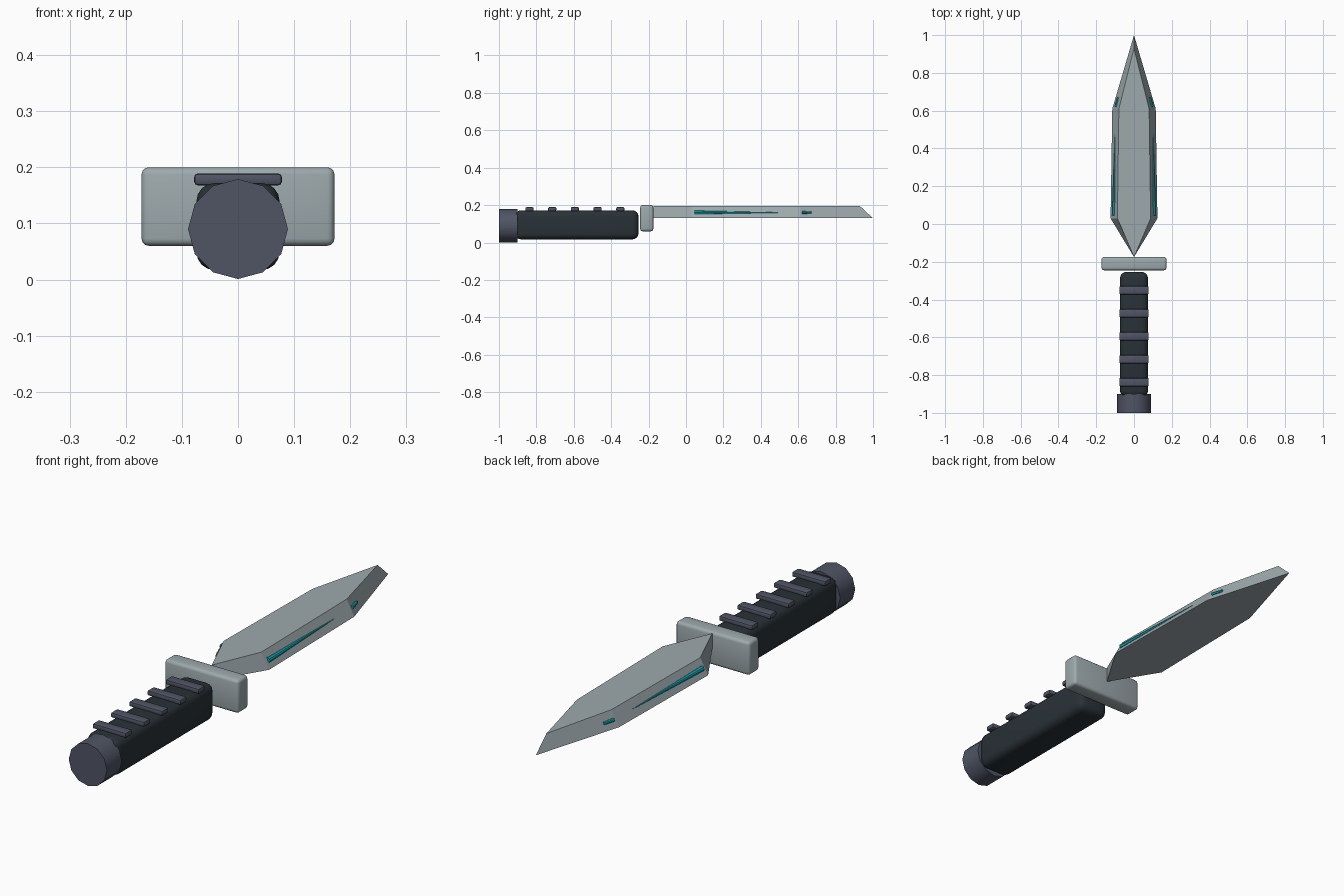
import bpy
import bmesh
from math import radians
from mathutils import Matrix, Vector

if "Cube" in bpy.data.objects:
    bpy.data.objects.remove(bpy.data.objects["Cube"], do_unlink=True)


def material(name, rgb):
    mat = bpy.data.materials.new(name)
    mat.use_nodes = True
    mat.diffuse_color = (*rgb, 1)
    mat.node_tree.nodes["Principled BSDF"].inputs["Base Color"].default_value = (*rgb, 1)
    return mat


steel = material("pale steel", (0.34, 0.40, 0.42))
slate = material("slate grey", (0.08, 0.09, 0.13))
rubber = material("black rubber", (0.022, 0.031, 0.038))
teal = material("bright teal", (0.01, 0.40, 0.48))


def add_object(name, bm, mat, smooth=False):
    bmesh.ops.recalc_face_normals(bm, faces=bm.faces)
    mesh = bpy.data.meshes.new(name)
    bm.to_mesh(mesh)
    bm.free()
    mesh.materials.append(mat)
    obj = bpy.data.objects.new(name, mesh)
    bpy.context.collection.objects.link(obj)
    if smooth:
        bpy.ops.object.select_all(action="DESELECT")
        obj.select_set(True)
        bpy.context.view_layer.objects.active = obj
        bpy.ops.object.shade_smooth_by_angle(angle=radians(40))
    return obj


def rounded_box(name, low, high, radius, segments, mat):
    low, high = Vector(low), Vector(high)
    bm = bmesh.new()
    bmesh.ops.create_cube(bm, size=1)
    bmesh.ops.scale(bm, vec=high - low, verts=bm.verts)
    bmesh.ops.translate(bm, vec=(low + high) / 2, verts=bm.verts)
    bmesh.ops.bevel(bm, geom=bm.edges[:], offset=radius, segments=segments,
                    profile=0.5, affect="EDGES")
    return add_object(name, bm, mat, smooth=True)


# Blade: flat underside, smaller top face, sloping flanks
def outline(bm, tip, half, heel, z):
    right = [(half, 0.61), (heel, 0.03)]
    points = [(0, tip), *right, (0, -0.175)] + [(-x, y) for x, y in reversed(right)]
    return [bm.verts.new((x, y, z)) for x, y in points]


bm = bmesh.new()
under = outline(bm, 1.0, 0.115, 0.124, 0.13)
upper = outline(bm, 0.93, 0.08, 0.088, 0.195)
bm.faces.new(under)
bm.faces.new(upper)
for i in range(len(under)):
    j = (i + 1) % len(under)
    bm.faces.new((under[i], under[j], upper[j], upper[i]))
add_object("blade", bm, steel)


# Glowing inlays sunk into both flanks
def inlay(name, start, end, r_start, r_end):
    start, end = Vector(start), Vector(end)
    axis = end - start
    bm = bmesh.new()
    bmesh.ops.create_cone(bm, cap_ends=True, segments=8, radius1=r_start,
                          radius2=r_end, depth=axis.length)
    turn = axis.to_track_quat("Z", "Y").to_matrix().to_4x4()
    bmesh.ops.transform(bm, matrix=Matrix.Translation((start + end) / 2) @ turn,
                        verts=bm.verts)
    add_object(name, bm, teal, smooth=True)


for side, label in ((1, "left"), (-1, "right")):
    inlay(label + "_long_inlay", (side * 0.107, 0.045, 0.16),
          (side * 0.1, 0.5, 0.16), 0.011, 0.001)
    inlay(label + "_short_inlay", (side * 0.096, 0.62, 0.16),
          (side * 0.084, 0.67, 0.16), 0.008, 0.006)

# Guard and grip
rounded_box("guard", (-0.172, -0.245, 0.06), (0.172, -0.175, 0.2), 0.013, 3, steel)
rounded_box("grip", (-0.074, -0.915, 0.017), (0.074, -0.254, 0.172), 0.032, 4, rubber)

# Raised bars across the grip
for i in range(5):
    y = -0.837 + i * 0.1215
    rounded_box(f"grip_bar_{i + 1}", (-0.078, y - 0.022, 0.168),
                (0.078, y + 0.022, 0.189), 0.006, 2, slate)

# Twelve-sided pommel
bm = bmesh.new()
bmesh.ops.create_cone(bm, cap_ends=True, segments=12, radius1=0.089, radius2=0.089,
                      depth=0.1)
place = Matrix.Translation((0, -0.95, 0.09)) @ Matrix.Rotation(radians(90), 4, "X")
bmesh.ops.transform(bm, matrix=place, verts=bm.verts)
add_object("pommel", bm, slate, smooth=True)
